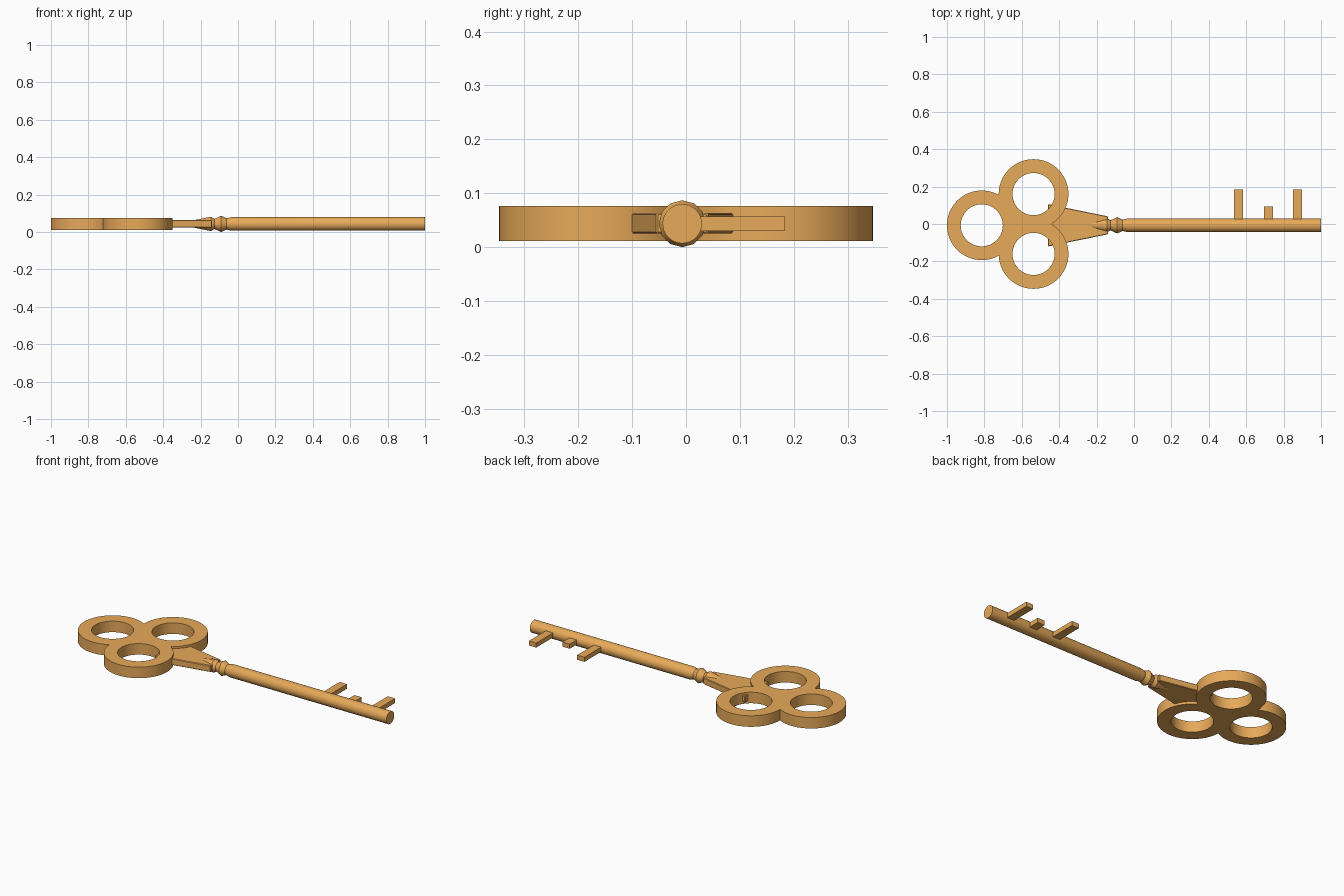
import bpy, bmesh, math
from mathutils import Matrix, Vector

if "Cube" in bpy.data.objects:
    bpy.data.objects.remove(bpy.data.objects["Cube"])

Y0, Z0 = -0.007, 0.0435          # key axis
brass = bpy.data.materials.new("brass")
brass.diffuse_color = (0.8, 0.4, 0.1, 1)
brass.use_nodes = True
brass.node_tree.nodes["Principled BSDF"].inputs["Base Color"].default_value = brass.diffuse_color


def make(name, bm, smooth=True):
    bmesh.ops.recalc_face_normals(bm, faces=bm.faces)
    me = bpy.data.meshes.new(name)
    bm.to_mesh(me)
    bm.free()
    me.materials.append(brass)
    ob = bpy.data.objects.new(name, me)
    bpy.context.collection.objects.link(ob)
    if smooth:
        shade(ob)
    return ob


def shade(ob):
    bpy.ops.object.select_all(action='DESELECT')
    ob.select_set(True)
    bpy.context.view_layer.objects.active = ob
    bpy.ops.object.shade_smooth_by_angle(angle=math.radians(30))


def disc(name, x, y, r, h):
    bm = bmesh.new()
    bmesh.ops.create_cone(bm, cap_ends=True, segments=64, radius1=r, radius2=r, depth=h,
                          matrix=Matrix.Translation((x, y, Z0)))
    return make(name, bm, False)


def lathe(name, profile, sides):
    # revolve (x, radius) points around the key axis
    bm = bmesh.new()
    rings = [[bm.verts.new((x, Y0 + r * math.sin(2 * math.pi * i / sides),
                            Z0 + r * math.cos(2 * math.pi * i / sides)))
              for i in range(sides)] for x, r in profile]
    for a, b in zip(rings, rings[1:]):
        for i in range(sides):
            j = (i + 1) % sides
            bm.faces.new((a[i], a[j], b[j], b[i]))
    bm.faces.new(rings[0])
    bm.faces.new(rings[-1])
    return make(name, bm)


def prism(name, outline, z1, z2, bevel=0):
    bm = bmesh.new()
    f = bm.faces.new([bm.verts.new((x, y, z1)) for x, y in outline])
    ext = bmesh.ops.extrude_face_region(bm, geom=[f])
    bmesh.ops.translate(bm, vec=Vector((0, 0, z2 - z1)),
                        verts=[v for v in ext["geom"] if isinstance(v, bmesh.types.BMVert)])
    if bevel:
        bmesh.ops.recalc_face_normals(bm, faces=bm.faces)
        bmesh.ops.bevel(bm, geom=bm.edges[:], offset=bevel, segments=1, affect='EDGES')
    return make(name, bm, False)


# trefoil bow: three discs joined, three holes cut
centres = [(-0.814, Y0), (-0.537, 0.16), (-0.537, -0.16)]
bow = disc("bow", *centres[0], 0.186, 0.065)
helpers = []
for c in centres[1:]:
    helpers.append((disc("lobe_helper", *c, 0.1865, 0.065), 'UNION'))
for c in centres:
    helpers.append((disc("hole_cutter", *c, 0.1125, 0.2), 'DIFFERENCE'))
for ob, op in helpers:
    m = bow.modifiers.new("bool", 'BOOLEAN')
    m.operation, m.solver, m.object = op, 'EXACT', ob
bpy.context.view_layer.update()
result = bpy.data.meshes.new_from_object(bow.evaluated_get(bpy.context.evaluated_depsgraph_get()))
bow.modifiers.clear()
bow.data = result
for ob, op in helpers:
    bpy.data.objects.remove(ob)
shade(bow)

# tapered neck between bow and shaft
prism("neck", [(-0.46, Y0 - 0.113), (-0.14, Y0 - 0.048), (-0.14, Y0 + 0.048), (-0.46, Y0 + 0.113)],
      0.025, 0.0635, 0.003)

# turned collar and round shaft
lathe("collar", [(-0.26, 0.014), (-0.235, 0.02), (-0.145, 0.038), (-0.125, 0.027),
                 (-0.09, 0.0435), (-0.06, 0.03), (-0.03, 0.036)], 12)
lathe("shaft", [(-0.065, 0.029), (-0.035, 0.0365), (1.0, 0.0365)], 32)

# teeth
for i, (x, tip) in enumerate([(0.535, 0.184), (0.695, 0.093), (0.85, 0.184)]):
    prism(f"tooth_{i + 1}", [(x, Y0), (x + 0.048, Y0), (x + 0.048, tip), (x, tip)], 0.03, 0.057)
